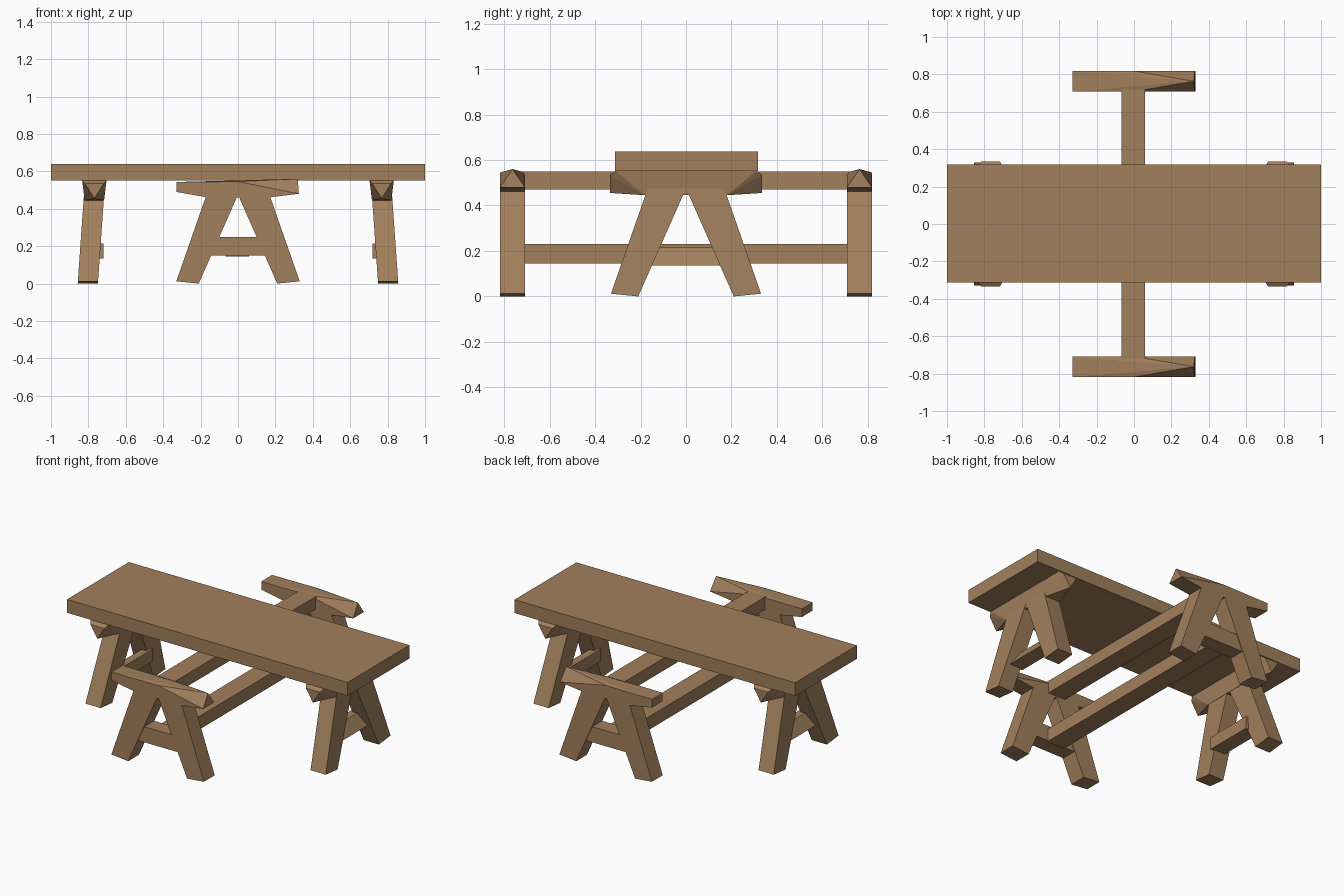
import bpy, bmesh

if "Cube" in bpy.data.objects:
    bpy.data.objects.remove(bpy.data.objects["Cube"])

wood = bpy.data.materials.new("brown wood")
wood.diffuse_color = (0.36, 0.215, 0.11, 1)
wood.use_nodes = True
wood.node_tree.nodes["Principled BSDF"].inputs["Base Color"].default_value = wood.diffuse_color


def hull(name, pts):
    """Convex solid around a few corner points."""
    bm = bmesh.new()
    for p in pts:
        bm.verts.new(p)
    res = bmesh.ops.convex_hull(bm, input=bm.verts[:])
    loose = [v for v in bm.verts if not v.link_faces]
    bmesh.ops.delete(bm, geom=loose, context='VERTS')
    bmesh.ops.recalc_face_normals(bm, faces=bm.faces[:])
    me = bpy.data.meshes.new(name)
    bm.to_mesh(me)
    bm.free()
    me.materials.append(wood)
    ob = bpy.data.objects.new(name, me)
    bpy.context.collection.objects.link(ob)
    return ob


def box(name, x0, x1, y0, y1, z0, z1):
    hull(name, [(x, y, z) for x in (x0, x1) for y in (y0, y1) for z in (z0, z1)])


def trestle(name, place, half, lean, rail, bar):
    """A-frame: u runs along the frame, v through its thickness."""
    # splayed legs
    profile = [(0.33, 0.012), (0.21, 0.0), (0, 0.475), (0, 0.53), (0.17, 0.47)]
    for s in (-1, 1):
        hull(name + "_leg", [place(s * u, v + lean * (0.5 - z), z)
                             for u, z in profile for v in (-half, half)])
    # cross rail and top bar
    hull(name + "_rail", [place(*p) for p in rail])
    hull(name + "_top_bar", [place(*p) for p in bar])


# table top
box("table_top", -1, 1, -0.312, 0.317, 0.552, 0.638)

# table trestles: bar ends narrow to a point underneath
for s in (-1, 1):
    rail = [(u, v, z) for u in (-0.16, 0.16)
            for v, z in ((-0.05, 0.135), (0.05, 0.135), (-0.05, 0.215), (0.0, 0.215))]
    bar = [(e * 0.335, 0, 0.455) for e in (-1, 1)]
    bar += [(e * 0.31, v, 0.552) for e in (-1, 1) for v in (-0.065, 0.065)]
    bar += [(e * 0.335, v, 0.535) for e in (-1, 1) for v in (-0.05, 0.05)]
    bar += [(e * 0.18, v, 0.445) for e in (-1, 1) for v in (-0.052, 0.052)]
    trestle("table_trestle", lambda u, v, z, s=s: (s * (0.768 + v), u, z),
            0.054, 0.07, rail, bar)

# seat trestles: bar rises to a ridge at the +x end
for s in (-1, 1):
    rail = [(u, v, z) for u in (-0.16, 0.16) for v in (-0.05, 0.05) for z in (0.15, 0.25)]
    bar = [(-0.33, v, z) for v in (-0.055, 0.055) for z in (0.49, 0.543)]
    bar += [(0.325, v, 0.48) for v in (-0.055, 0.055)] + [(0.32, 0, 0.56)]
    bar += [(e * 0.16, v, 0.46) for e in (-1, 1) for v in (-0.055, 0.055)]
    bar += [(0.0, v, 0.545) for v in (-0.055, 0.055)]
    trestle("seat_trestle", lambda u, v, z, s=s: (u, s * (0.763 + v), z),
            0.055, 0.0, rail, bar)

# two long beams joining the seat trestles
box("upper_beam", -0.068, 0.058, -0.72, 0.72, 0.47, 0.55)
box("lower_beam", -0.068, 0.058, -0.72, 0.72, 0.145, 0.23)
